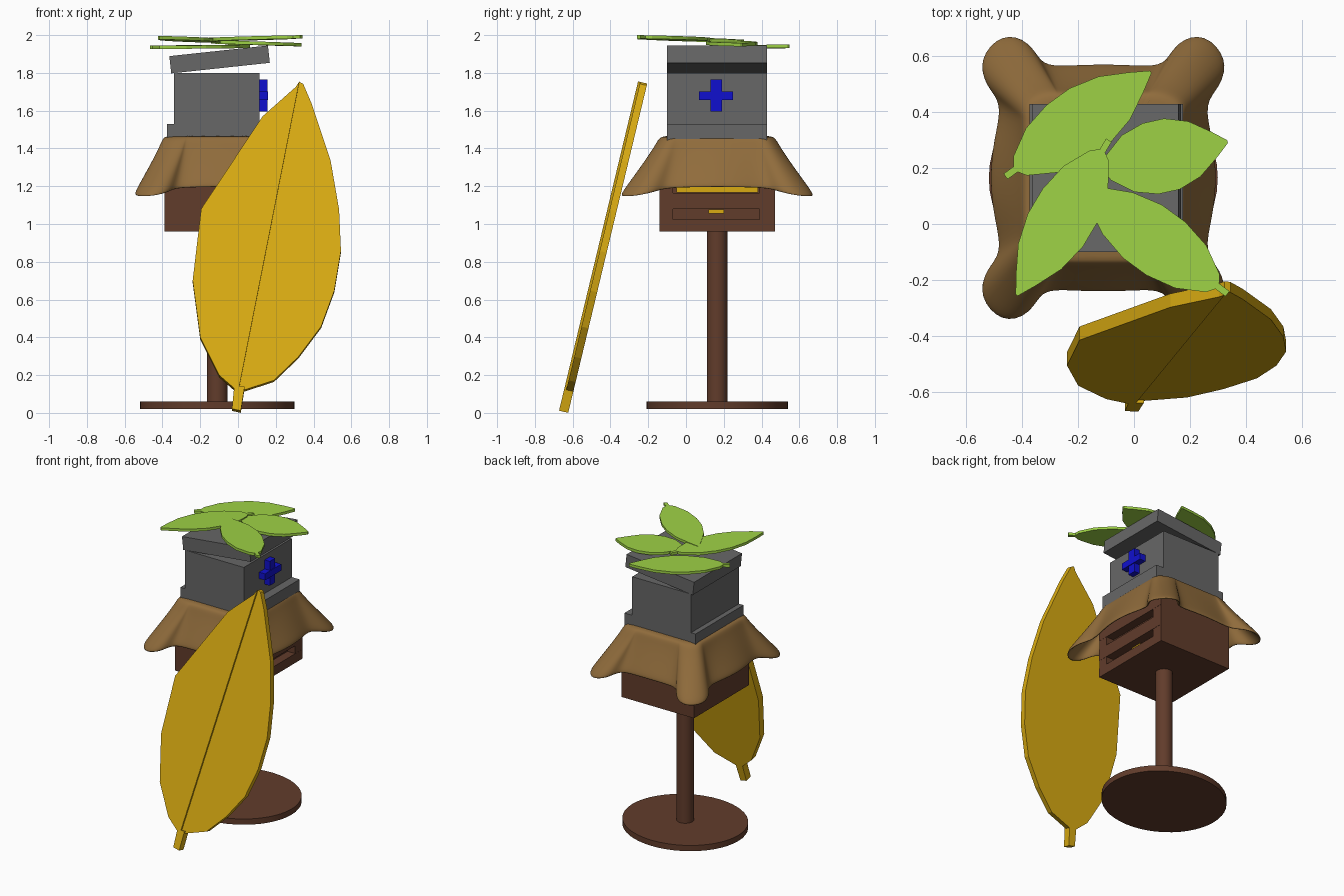
import bpy, bmesh, math
from mathutils import Vector

cube = bpy.data.objects.get("Cube")
if cube:
    bpy.data.objects.remove(cube, do_unlink=True)


def material(name, rgb):
    m = bpy.data.materials.new(name)
    m.use_nodes = True
    col = (*rgb, 1)
    m.diffuse_color = col
    m.node_tree.nodes["Principled BSDF"].inputs["Base Color"].default_value = col
    return m


WOOD = material("dark wood", (0.12, 0.045, 0.024))
TAN = material("tan cloth", (0.28, 0.15, 0.045))
GREY = material("grey metal", (0.135, 0.135, 0.135))
BLUE = material("blue paint", (0.005, 0.005, 0.62))
GOLD = material("golden leaf", (0.70, 0.41, 0.006))
GREEN = material("fresh green", (0.34, 0.64, 0.06))
CX, CY = -0.11, 0.165


def make(name, verts, faces, mat):
    me = bpy.data.meshes.new(name)
    me.from_pydata([tuple(v) for v in verts], [], faces)
    me.materials.append(mat)
    ob = bpy.data.objects.new(name, me)
    bpy.context.collection.objects.link(ob)
    return ob


def box(name, x, y, z, mat):
    """Box between the low and high limits on each axis."""
    bpy.ops.mesh.primitive_cube_add(size=1, location=[sum(r) / 2 for r in (x, y, z)])
    ob = bpy.context.object
    ob.name = name
    ob.scale = [r[1] - r[0] for r in (x, y, z)]
    ob.data.materials.append(mat)
    return ob


def cylinder(name, r, z0, z1, mat, stretch=(1, 1)):
    bpy.ops.mesh.primitive_cylinder_add(vertices=48, radius=r, depth=z1 - z0,
                                        location=(CX, CY, (z0 + z1) / 2))
    ob = bpy.context.object
    ob.name = name
    ob.scale = (*stretch, 1)
    ob.data.materials.append(mat)
    bpy.ops.object.shade_smooth_by_angle(angle=math.radians(40))


def slab(name, pts, depth, mat):
    """Flat outline thickened along the vector depth."""
    n = len(pts)
    verts = [Vector(p) for p in pts] + [Vector(p) + depth for p in pts]
    faces = [tuple(range(n)), tuple(range(n, 2 * n))]
    faces += [(i, (i + 1) % n, (i + 1) % n + n, i + n) for i in range(n)]
    ob = make(name, verts, faces, mat)
    bm = bmesh.new()
    bm.from_mesh(ob.data)
    bmesh.ops.recalc_face_normals(bm, faces=bm.faces)
    bm.to_mesh(ob.data)
    bm.free()
    return ob


# Round foot and post
cylinder("base_disc", 0.41, 0.02, 0.06, WOOD, (1, 0.915))
cylinder("post", 0.055, 0.05, 0.98, WOOD)

# Crate with two long slots on its left face
Y = (-0.14, 0.47)
box("crate_body", (-0.39, 0.11), Y, (0.96, 1.4), WOOD)
for name, z in (("bottom", (0.96, 1.025)), ("middle", (1.08, 1.165)), ("top", (1.225, 1.4))):
    box("crate_rail_" + name, (0.11, 0.17), Y, z, WOOD)
for name, y in (("front", (Y[0], -0.07)), ("back", (0.39, Y[1]))):
    box("crate_corner_" + name, (0.11, 0.169), y, (0.961, 1.399), WOOD)
box("upper_slot_glint", (0.11, 0.118), (-0.05, 0.38), (1.166, 1.2), GOLD)
box("lower_slot_glint", (0.11, 0.118), (0.12, 0.2), (1.055, 1.078), GOLD)

# Draped cloth: square top flaring out to a hem with a lobe at each corner
quarter = [(.415, 0), (.40, .14), (.365, .27), (.43, .33), (.455, .43), (.37, .53),
           (.26, .5), (.225, .405), (.12, .41)]
half = quarter + [(0, .415)] + [(-u, v) for u, v in reversed(quarter)][:-1]
hem = [Vector(p) for p in half + [(-.415, 0)] + [(-u, -v) for u, v in half[1:]]]
top = [p * min(.285 / max(abs(p.x), .01), .305 / max(abs(p.y), .01)) for p in hem]
rings = []
for mix, shrink, z in ((0, .88, 1.467), (0, 1, 1.462), (.12, 1, 1.42), (.38, 1, 1.35),
                       (.75, 1, 1.26), (1, 1, 1.2)):
    ring = []
    for a, b in zip(top, hem):
        p = a.lerp(b, mix) * shrink
        drop = mix * max(0, b.length - .41) * .22
        ring.append((CX + p.x, CY + p.y, z - drop))
    rings.append(ring)
n = len(hem)
faces = [tuple(range(n))]
for r in range(len(rings) - 1):
    for i in range(n):
        j = (i + 1) % n
        faces.append((r * n + i, r * n + n + i, r * n + n + j, r * n + j))
cloth = make("draped_cloth", sum(rings, []), faces, TAN)
thick = cloth.modifiers.new("Thickness", "SOLIDIFY")
thick.thickness = 0.02
thick.offset = -1
smooth = cloth.modifiers.new("Smooth", "SUBSURF")
smooth.levels = smooth.render_levels = 2
for p in cloth.data.polygons:
    p.use_smooth = True

# Grey metal box with a tilted lid
DEEP = (-0.1, 0.43)
box("box_plinth", (-0.375, 0.175), DEEP, (1.44, 1.53), GREY)
box("box_body", (-0.34, 0.115), DEEP, (1.53, 1.8), GREY)
lid = box("box_lid", (-0.36, 0.165), DEEP, (1.825, 1.917), GREY)
lid.rotation_euler.y = -0.107

# Raised cross on the left face
box("cross_upright", (0.11, 0.155), (0.13, 0.19), (1.595, 1.765), BLUE)
box("cross_bar", (0.11, 0.16), (0.07, 0.25), (1.657, 1.702), BLUE)

# Loose green leaves on the lid
PROFILE = ((0, .1), (.07, .1), (.1, .34), (.25, .8), (.42, 1), (.58, 1), (.75, .78),
           (.9, .36), (1, .04))


def leaf(name, base, tip, half_width):
    a, b = Vector(base), Vector(tip)
    axis = b - a
    side = Vector((-axis.y, axis.x, 0)).normalized() * half_width
    pts = [a + axis * t + side * w for t, w in PROFILE]
    pts += [a + axis * t - side * w for t, w in reversed(PROFILE)]
    slab(name, pts, Vector((0, 0, 0.018)), GREEN)


leaf("leaf_back", (-.46, .17, 1.926), (.06, .545, 1.932), .122)
leaf("leaf_left", (-.14, .19, 1.955), (.335, .295, 1.94), .13)
leaf("leaf_right", (-.09, .3, 1.958), (-.42, -.255, 1.978), .115)
leaf("leaf_front", (.335, -.25, 1.982), (-.19, .135, 1.966), .118)

# Large golden leaf leaning at the front, its two halves stepped at the midrib
LEAN = 0.24
back = Vector((0, 1, -LEAN)).normalized()


def on_plane(x, z):
    return Vector((x, -0.675 + LEAN * z, z))


tip, foot = (.325, 1.755), (.004, .125)
left_edge = [(.345, 1.745), (.39, 1.64), (.49, 1.34), (.535, 1.08), (.545, .86), (.51, .65),
             (.44, .46), (.32, .3), (.19, .175), (.035, .125)]
right_edge = [(-.02, .13), (-.1, .2), (-.2, .4), (-.24, .7), (-.195, 1.08), (.13, 1.57),
              (.305, 1.725)]
slab("big_leaf_left_half", [on_plane(*p) + back * .012 for p in [tip] + left_edge + [foot]],
     back * .038, GOLD)
slab("big_leaf_right_half", [on_plane(*p) for p in [foot] + right_edge + [tip]],
     back * .05, GOLD)
slab("big_leaf_stem", [on_plane(*p) for p in ((-.02, .14), (-.032, .022), (.015, .012), (.035, .14))],
     back * .05, GOLD)
